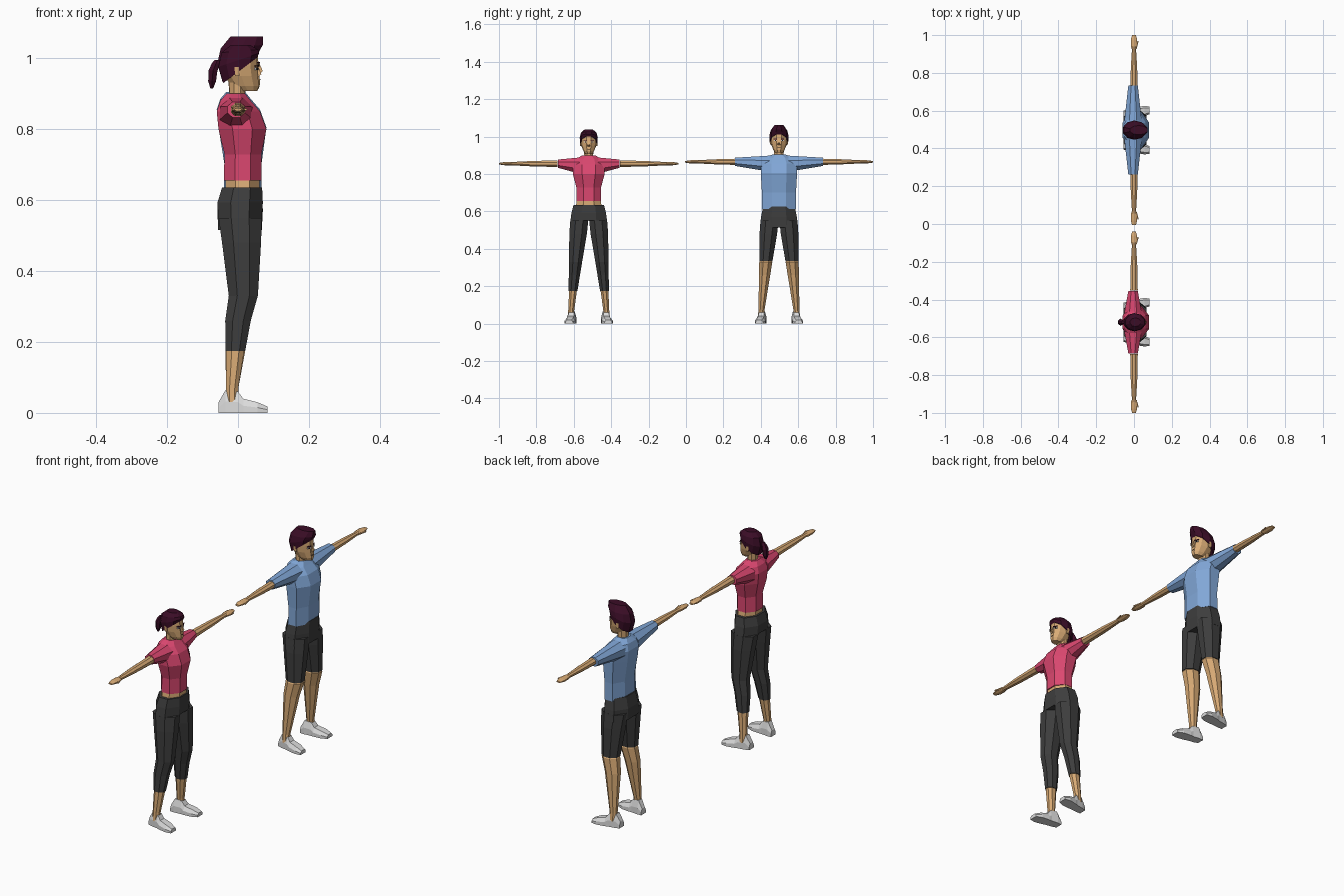
import bpy, bmesh, math

if "Cube" in bpy.data.objects:
    bpy.data.objects.remove(bpy.data.objects["Cube"], do_unlink=True)


def material(name, *rgb):
    """Flat colour given as screen values, stored linear."""
    colour = [((c + 0.055) / 1.055) ** 2.4 for c in rgb] + [1]
    mat = bpy.data.materials.new(name)
    mat.use_nodes = True
    mat.diffuse_color = colour
    mat.node_tree.nodes["Principled BSDF"].inputs["Base Color"].default_value = colour
    return mat


SKIN = material("skin tan", .85, .67, .46)
HAIR = material("hair plum", .23, .05, .15)
PINK = material("shirt pink", .86, .28, .44)
BLUE = material("shirt blue", .51, .66, .85)
CLOTH = material("trousers charcoal", .24, .24, .24)
WHITE = material("shoe white", .86, .86, .86)
DARK = material("eye dark", .1, .08, .08)
SIDES = {"left": 1, "right": -1}


def mix(a, b, t):
    return a + (b - a) * t


def bridge(name, mat, rings):
    """Join a list of point rings into one closed, flat-shaded mesh."""
    bm = bmesh.new()
    loops = [[bm.verts.new(point) for point in ring] for ring in rings]
    for lower, upper in zip(loops, loops[1:]):
        for i in range(len(lower)):
            bm.faces.new((lower[i - 1], lower[i], upper[i], upper[i - 1]))
    bm.faces.new(loops[0])
    bm.faces.new(loops[-1])
    bmesh.ops.recalc_face_normals(bm, faces=bm.faces)
    mesh = bpy.data.meshes.new(name)
    bm.to_mesh(mesh)
    bm.free()
    mesh.materials.append(mat)
    obj = bpy.data.objects.new(name, mesh)
    bpy.context.collection.objects.link(obj)


def polygon(sides):
    """Regular polygon whose flats touch the unit circle."""
    step = math.pi / sides
    size = 1 / math.cos(step)
    return [(size * math.cos(step * k), size * math.sin(step * k))
            for k in range(1, 2 * sides, 2)]


def column(name, mat, y, sections, sides=8, tilt=0, lean=0):
    """Upright loft through sections of height, back, front and half width.
    The tilt fades out towards the last ring; lean shifts y with height."""
    rings = []
    for i, (z, back, front, half) in enumerate(sections):
        slope = tilt * (1 - i / (len(sections) - 1)) ** 2
        middle, depth = (back + front) / 2, (front - back) / 2
        rings.append([(middle + depth * c, y + lean * z + half * s, z + slope * depth * c)
                      for c, s in polygon(sides)])
    bridge(name, mat, rings)


def limb(name, mat, y, side, sections):
    """Sideways loft through sections of reach, x, z, half depth and half height."""
    bridge(name, mat, [[(x + depth * c, y + side * reach, z + high * s)
                        for c, s in polygon(8)]
                       for reach, x, z, depth, high in sections])


def plate(name, mat, centre, wide, high, turn):
    """Thin painted detail on the face, turned towards the cheek."""
    x, y, z = centre
    corners = [(-1, -1), (1, -1), (1, 1), (-1, 1)]
    bridge(name, mat, [[(x + thick - turn * u * wide, y + u * wide, z + v * high)
                        for u, v in corners] for thick in (-.002, .002)])


def shoe(name, y, side):
    """Low wedge with a raised ankle, splayed slightly outwards."""
    outline = [(-1, 0), (1, 0), (1, .5), (.6, 1), (-.6, 1), (-1, .5)]
    rings = []
    for x, half, high in [(-.055, .018, .03), (-.035, .022, .065), (0, .023, .06),
                          (.015, .026, .04), (.055, .028, .03), (.083, .02, .018)]:
        middle = y + side * (.093 + x / 7)
        rings.append([(x, middle + half * u, high * v) for u, v in outline])
    bridge(name, WHITE, rings)


# Shared leg shape, cut at the cuff into cloth above and skin below
LEG = [(.55, -.055, .067, .048), (.48, -.045, .065, .047), (.33, -.026, .056, .035),
       (.26, -.036, .036, .03), (.07, -.034, .001, .016), (.03, -.034, .001, .016)]


def leg_at(z):
    for upper, lower in zip(LEG, LEG[1:]):
        if upper[0] >= z >= lower[0]:
            t = (upper[0] - z) / (upper[0] - lower[0])
            return tuple(mix(a, b, t) for a, b in zip(upper, lower))


def leg(who, label, y, cuff):
    side = SIDES[label]
    cut = leg_at(cuff)
    z, back, front, half = cut
    inset = (z, back + .003, front - .003, half - .003)
    stance = dict(y=y + side * .1, lean=-side * .09)
    cloth = [s for s in LEG if s[0] > cuff] + [cut]
    skin = [inset] + [s for s in LEG if s[0] < cuff]
    column(f"{who}_{label}_trouser_leg", CLOTH, sections=cloth, **stance)
    column(f"{who}_{label}_shin", SKIN, sections=skin, **stance)
    shoe(f"{who}_{label}_shoe", y, side)


def arm(who, label, y, top, z, reach, sleeve):
    side = SIDES[label]
    limb(f"{who}_{label}_sleeve", top, y, side,
         [(mix(.05, sleeve, t), -.005, z - .01 * (1 - t),
           mix(.046, .025, t), mix(.043, .022, t)) for t in (0, .5, 1)])
    # Forearm tapers to the wrist, then widens into a flat hand
    shape = [(.35, .02, .018), (.65, .017, .014), (.85, .011, .009),
             (.88, .016, .01), (.95, .017, .008), (1, .01, .004)]
    limb(f"{who}_{label}_arm", SKIN, y, side,
         [(reach * t, 0, z, depth, high) for t, depth, high in shape])
    limb(f"{who}_{label}_thumb", SKIN, y, side,
         [(reach * mix(.86, .94, t), mix(.008, .022, t), z,
           mix(.007, .003, t), mix(.006, .003, t)) for t in (0, .6, 1)])


def head(who, y, chin, scale, sweep):
    def part(name, mat, sections, offset=0, **options):
        column(f"{who}_{name}", mat, y + offset * scale,
               [(chin + z * scale, back * scale, front * scale, half * scale)
                for z, back, front, half in sections], **options)

    part("neck", SKIN, [(-.03, -.028, .022, .03), (0, -.024, .02, .024),
                        (.05, -.026, .02, .025)])
    part("skull", SKIN, [(.008, 0, .055, .018), (.022, -.02, .059, .027),
                         (.05, -.038, .056, .037), (.08, -.046, .054, .041),
                         (.11, -.046, .052, .039), (.13, -.025, .03, .02)], sides=10)
    part("nose", SKIN, [(.048, .045, .058, .007), (.055, .045, .066, .006),
                        (.078, .045, .056, .003)], sides=4)
    part("mouth", DARK, [(.032, .05, .0595, .01), (.034, .05, .0595, .01)])
    # Hair cap drops to the nape; sweep lifts and pushes its crown forward
    part("hair", HAIR, [(.065, -.042, .053, .044), (.095, -.055, .06, .046),
                        (.12, -.046, .056 + sweep / 2, .04),
                        (.137 + sweep / 2, -.02, .035 + sweep * 1.6, .022)],
         sides=10, tilt=.75)
    for label, side in SIDES.items():
        part(f"{label}_ear", SKIN, [(.05, -.008, .004, .003), (.075, -.01, .008, .005)],
             offset=side * .042, sides=6)
        eye = (.052 * scale, y + side * .018 * scale, chin + .07 * scale)
        pupil = (eye[0] + .001, eye[1], eye[2])
        brow = (eye[0] + .001, eye[1], eye[2] + .008)
        plate(f"{who}_{label}_eye", WHITE, eye, .007, .003, side / 2)
        plate(f"{who}_{label}_pupil", DARK, pupil, .003, .003, side / 2)
        plate(f"{who}_{label}_brow", HAIR, brow, .009, .002, side / 2)


def figure(who, y, top, chin, scale, sweep, chest, waist, hem, belt, hip, crotch,
           cuff, arm_height, reach, sleeve):
    column(f"{who}_shirt", top, y,
           [(hem, -.04, .066, waist), (mix(hem, chin, .3), -.038, .066, waist),
            (chin - .1, -.055, .08, chest), (chin - .05, -.06, .062, chest),
            (chin - .02, -.05, .036, chest * .83), (chin, -.033, .02, .033)])
    column(f"{who}_trouser_seat", CLOTH, y,
           [(belt, -.045, .068, hip * .83), (mix(belt, crotch, .5), -.058, .07, hip * .94),
            (crotch, -.056, .067, hip)])
    head(who, y, chin, scale, sweep)
    for label in SIDES:
        arm(who, label, y, top, arm_height, reach, sleeve)
        leg(who, label, y, cuff)


# Woman: fitted shirt, cropped trousers, bare midriff and ponytail
figure("woman", y=-.52, top=PINK, chin=.9, scale=1, sweep=0, chest=.085, waist=.066,
       hem=.655, belt=.635, hip=.098, crotch=.55, cuff=.175,
       arm_height=.855, reach=.48, sleeve=.165)
column("woman_midriff", SKIN, -.52, [(.62, -.036, .062, .07), (.67, -.035, .06, .062)])
column("woman_ponytail", HAIR, -.52,
       [(.915, -.078, -.07, .004), (.935, -.084, -.062, .013), (.965, -.083, -.058, .017),
        (.985, -.074, -.05, .01), (.995, -.066, -.05, .006)], sides=6)

# Man: loose shirt, knee-length shorts and swept-up hair
figure("man", y=.497, top=BLUE, chin=.905, scale=1.06, sweep=.02, chest=.097, waist=.091,
       hem=.612, belt=.625, hip=.102, crotch=.515, cuff=.335,
       arm_height=.865, reach=.503, sleeve=.236)
